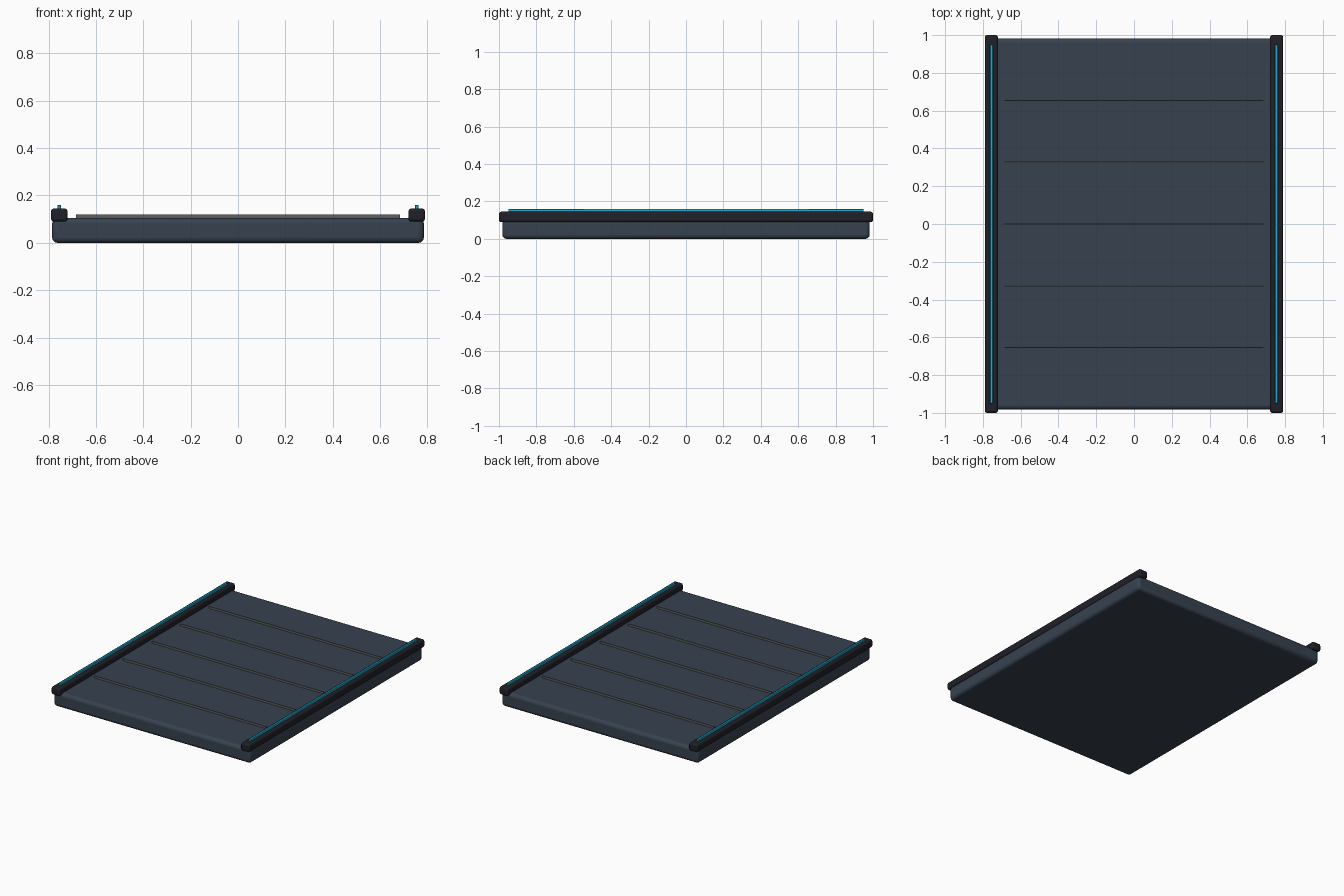
import bpy

if "Cube" in bpy.data.objects:
    bpy.data.objects.remove(bpy.data.objects["Cube"])


def material(name, rgb):
    m = bpy.data.materials.new(name)
    m.diffuse_color = (*rgb, 1.0)
    m.use_nodes = True
    m.node_tree.nodes["Principled BSDF"].inputs["Base Color"].default_value = m.diffuse_color
    return m


slate = material("slate blue", (0.038, 0.055, 0.078))
dark = material("near black", (0.014, 0.014, 0.022))
cyan = material("cyan glow", (0.014, 0.42, 0.62))
grey = material("seam grey", (0.11, 0.12, 0.12))


def box(name, x, y, z, mat, bevel=0.0, segments=3):
    """Box from (min, max) ranges, with optional rounded edges."""
    bpy.ops.mesh.primitive_cube_add(
        size=1, location=[(a + b) / 2 for a, b in (x, y, z)])
    ob = bpy.context.object
    ob.name = name
    ob.scale = [b - a for a, b in (x, y, z)]
    bpy.ops.object.transform_apply(location=False, rotation=False, scale=True)
    ob.data.materials.append(mat)
    if bevel:
        mod = ob.modifiers.new("rounded_edges", "BEVEL")
        mod.width = bevel
        mod.segments = segments
        bpy.ops.object.shade_smooth_by_angle()
    return ob


# Deck slab
box("deck", (-0.785, 0.785), (-0.982, 0.982), (0, 0.105), slate, 0.022)

# Thin raised seams across the deck
for i in range(-2, 3):
    y = i * 0.327
    box(f"seam_{i + 3}", (-0.685, 0.685), (y - 0.003, y + 0.003), (0.1, 0.12), grey)

# Side rails, each with a light strip on top
for side, s in (("left", -1), ("right", 1)):
    cx = s * 0.755
    box(f"{side}_rail", (cx - 0.035, cx + 0.035), (-1, 1), (0.09, 0.145), dark, 0.012)
    box(f"{side}_light_strip", (cx - 0.0075, cx + 0.0075), (-0.95, 0.95),
        (0.14, 0.16), cyan, 0.003, 2)
